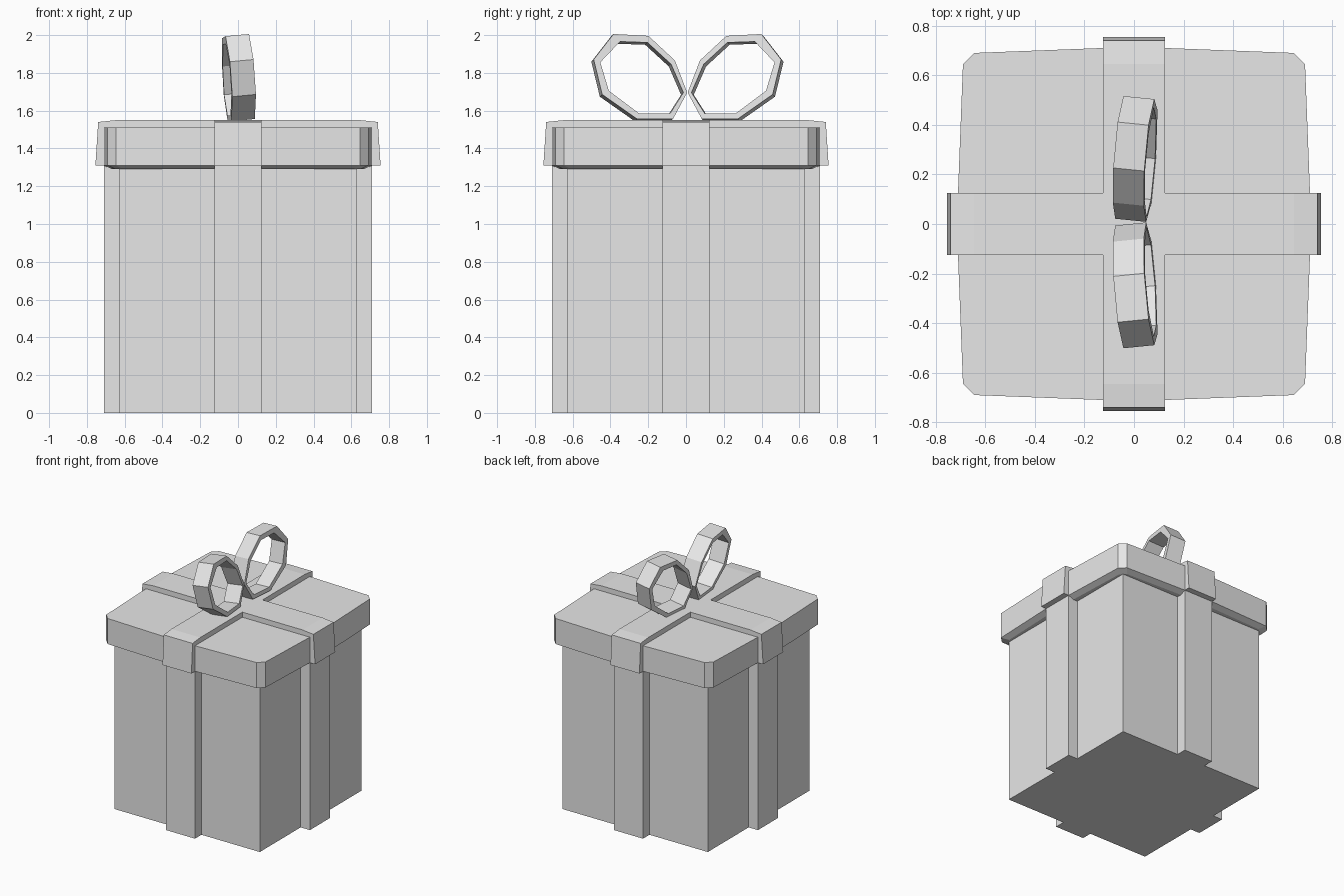
import bpy, bmesh
from math import pi
from mathutils import Vector, Matrix

cube = bpy.data.objects.get("Cube")
if cube:
    bpy.data.objects.remove(cube, do_unlink=True)

grey = bpy.data.materials.new("light_grey")
grey.use_nodes = True
grey.diffuse_color = (0.8, 0.8, 0.8, 1)
grey.node_tree.nodes["Principled BSDF"].inputs["Base Color"].default_value = grey.diffuse_color

BODY, RIBBON, HALF = 0.63, 0.71, 0.125   # half sizes: box, ribbon reach, ribbon width
RIM, SEAM, TOP = 1.31, 1.51, 1.55        # heights: lid rim, lid top, ribbon top


def loft(name, rings, closed=False, turn=0):
    """Skin a stack of point rings; cap both ends unless the stack is closed."""
    bm = bmesh.new()
    spin = Matrix.Rotation(turn, 3, 'Z')
    loops = [[bm.verts.new(spin @ Vector(p)) for p in ring] for ring in rings]
    n = len(loops[0])
    pairs = list(zip(loops, loops[1:]))
    if closed:
        pairs.append((loops[-1], loops[0]))
    else:
        bm.faces.new(loops[0])
        bm.faces.new(loops[-1])
    for a, b in pairs:
        for i in range(n):
            j = (i + 1) % n
            bm.faces.new((a[i], a[j], b[j], b[i]))
    bmesh.ops.recalc_face_normals(bm, faces=bm.faces)
    mesh = bpy.data.meshes.new(name)
    bm.to_mesh(mesh)
    bm.free()
    mesh.materials.append(grey)
    obj = bpy.data.objects.new(name, mesh)
    bpy.context.collection.objects.link(obj)
    return obj


def block(name, x0, x1, y, z0, z1, turn=0):
    ring = [(x0, -y), (x1, -y), (x1, y), (x0, y)]
    return loft(name, [[(*p, z) for p in ring] for z in (z0, z1)], turn=turn)


# Box
block("box_body", -BODY, BODY, BODY, 0, RIM)

# Lid: slightly bulging sides, cut corners and a sloping lower rim
side = [(0.69, -0.645), (RIBBON, -HALF), (RIBBON, HALF), (0.69, 0.645)]
outline = []
for k in range(4):
    spin = Matrix.Rotation(k * pi / 2, 2)
    outline += [spin @ Vector(p) for p in side]
levels = [(0.94, 1.29), (1, RIM), (1, SEAM)]
loft("lid", [[(p.x * s, p.y * s, z) for p in outline] for s, z in levels])

# Ribbons down each side and over the lid
strap = [(HALF, SEAM), (HALF, TOP), (0.645, TOP), (0.74, 1.54),
         (0.755, RIM), (RIBBON, RIM), (RIBBON, SEAM)]
for k, where in enumerate(("left", "back", "right", "front")):
    turn = k * pi / 2
    block(where + "_body_ribbon", BODY, RIBBON, HALF, 0, RIM, turn)
    loft(where + "_lid_ribbon", [[(r, y, z) for r, z in strap] for y in (-HALF, HALF)], turn=turn)
block("ribbon_crossing", -HALF, HALF, HALF, SEAM, TOP)

# Bow loops: eight-sided bands, leaning and turned a little
outer = [(0.39, 2.0), (0.205, 1.99), (0.065, 1.86), (0.0, 1.69),
         (0.075, 1.55), (0.265, 1.55), (0.45, 1.68), (0.495, 1.865)]
inner = [(0.355, 1.96), (0.21, 1.955), (0.085, 1.84), (0.02, 1.69),
         (0.09, 1.58), (0.255, 1.58), (0.415, 1.70), (0.46, 1.85)]


def bow_loop(name, way, shift):
    axis = Vector((1, -0.1 * way, 0.095)).normalized() * 0.063

    def ring(points, s):
        return [Vector((0.1 * r - 0.095 * (z - TOP), way * r + shift, z)) + axis * s
                for r, z in points]
    loft(name, [ring(outer, -1), ring(outer, 1), ring(inner, 1), ring(inner, -1)], closed=True)


bow_loop("front_bow_loop", -1, 0)
bow_loop("back_bow_loop", 1, 0.015)
